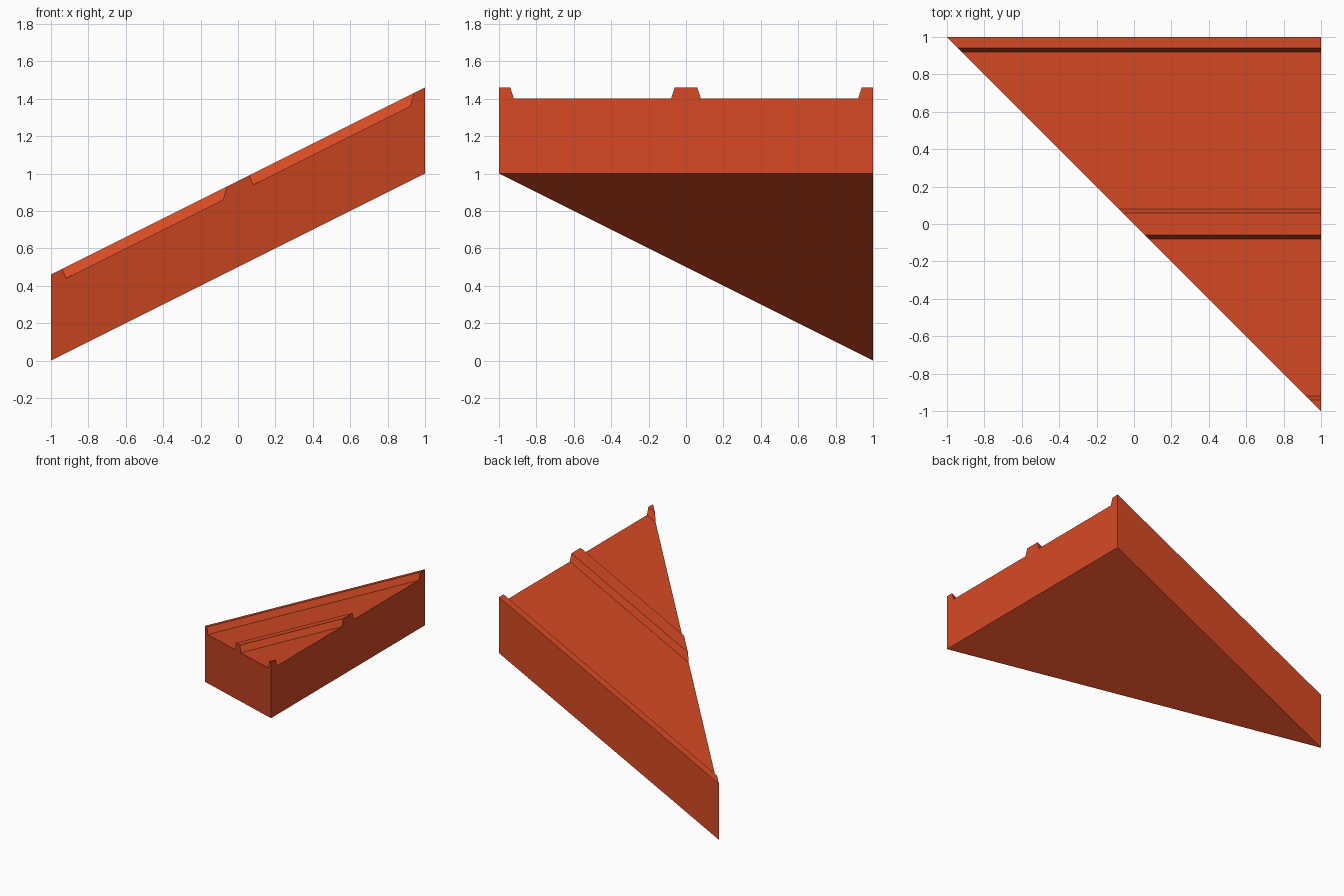
import bpy
import bmesh

cube = bpy.data.objects.get("Cube")
if cube:
    bpy.data.objects.remove(cube, do_unlink=True)

SLOPE = 0.5      # rise per unit of x
DECK = 0.40      # slab thickness
RIB = 0.46       # thickness at the ribs

# Brick red material
red = bpy.data.materials.new("brick_red")
red.use_nodes = True
color = (0.68, 0.068, 0.018, 1.0)
red.diffuse_color = color
red.node_tree.nodes["Principled BSDF"].inputs["Base Color"].default_value = color

# Cross-section across y: flat base, deck, two edge ribs and a middle rib
half = [(0.06, RIB), (0.08, DECK), (0.92, DECK), (0.94, RIB), (1, RIB), (1, 0)]
profile = half + [(-y, h) for y, h in reversed(half)]


def ring(bm, end_x):
    """Place the cross-section so that each point lies at x = end_x(y)."""
    return [bm.verts.new((end_x(y), y, h + SLOPE * (end_x(y) + 1)))
            for y, h in profile]


# Sloping roof slab, cut along the diagonal x = -y
bm = bmesh.new()
diagonal = ring(bm, lambda y: -y)
side = ring(bm, lambda y: 1.0)
count = len(profile)
bm.faces.new(diagonal)
bm.faces.new(side[::-1])
for i in range(count):
    j = (i + 1) % count
    if profile[i][0] == profile[j][0] == -1:
        continue  # the front corner tapers to a single upright edge
    bm.faces.new((diagonal[i], side[i], side[j], diagonal[j]))
bmesh.ops.remove_doubles(bm, verts=bm.verts[:], dist=0.0001)
bmesh.ops.recalc_face_normals(bm, faces=bm.faces[:])

mesh = bpy.data.meshes.new("corner_roof_slab")
bm.to_mesh(mesh)
bm.free()
mesh.materials.append(red)
roof = bpy.data.objects.new("corner_roof_slab", mesh)
bpy.context.collection.objects.link(roof)
